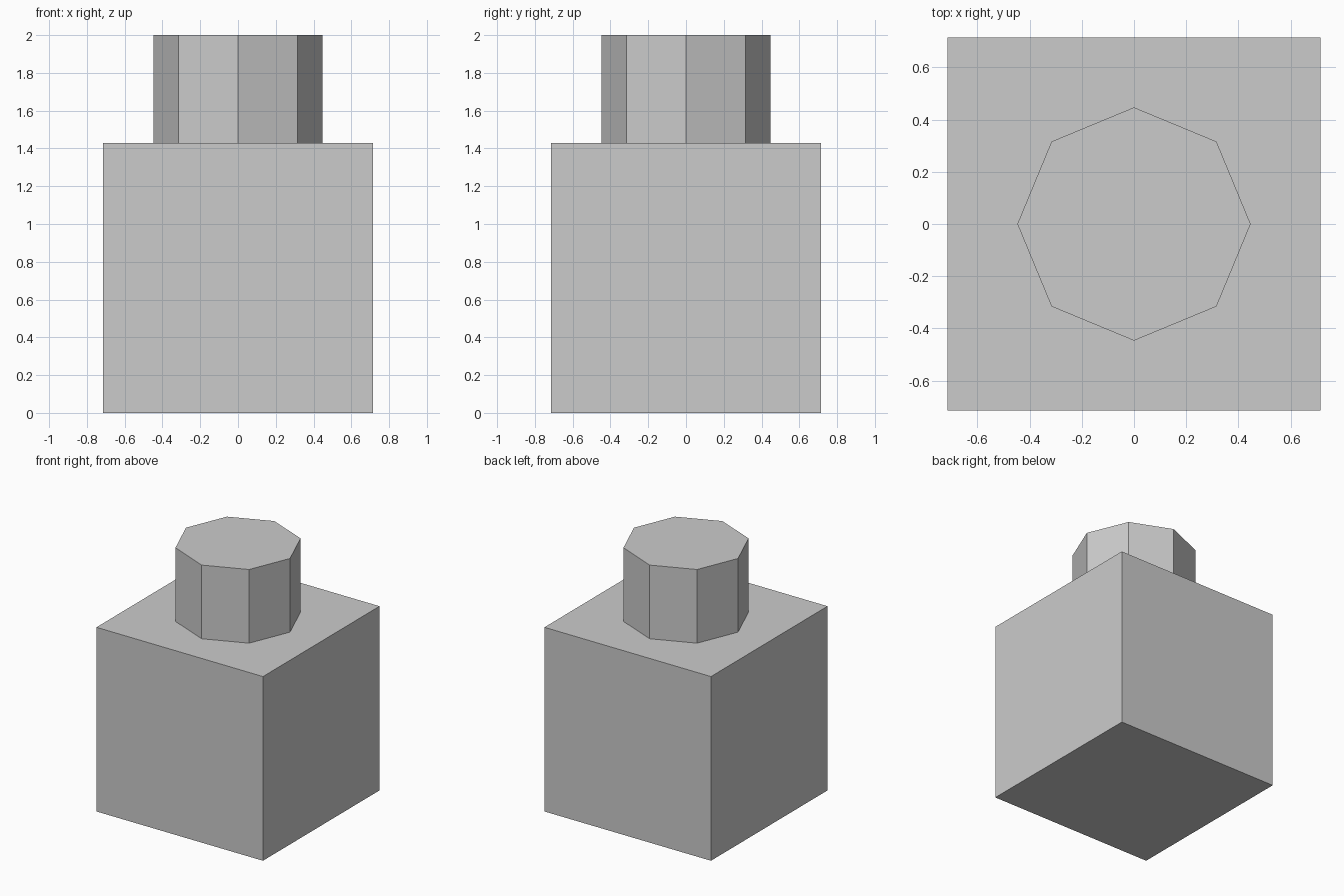
import bpy
import math

default = bpy.data.objects.get("Cube")
if default:
    bpy.data.objects.remove(default, do_unlink=True)

# Proportions: a cube with a stud 0.4 as tall, overall height 2
SIDE = 2 / 1.4
STUD_HEIGHT = 0.4 * SIDE
STUD_RADIUS = 0.3125 * SIDE

grey = bpy.data.materials.new("light grey")
grey.use_nodes = True
colour = (0.6, 0.6, 0.6, 1)
grey.diffuse_color = colour
grey.node_tree.nodes["Principled BSDF"].inputs["Base Color"].default_value = colour


def finish(name):
    """Name the new part and give it the flat grey material."""
    part = bpy.context.object
    part.name = part.data.name = name
    part.data.materials.append(grey)
    bpy.ops.object.shade_flat()


# Cubic body
bpy.ops.mesh.primitive_cube_add(size=SIDE, location=(0, 0, SIDE / 2))
finish("block_body")

# Octagonal stud with corners on the axes
bpy.ops.mesh.primitive_cylinder_add(
    vertices=8, radius=STUD_RADIUS, depth=STUD_HEIGHT,
    location=(0, 0, SIDE + STUD_HEIGHT / 2))
finish("top_stud")
